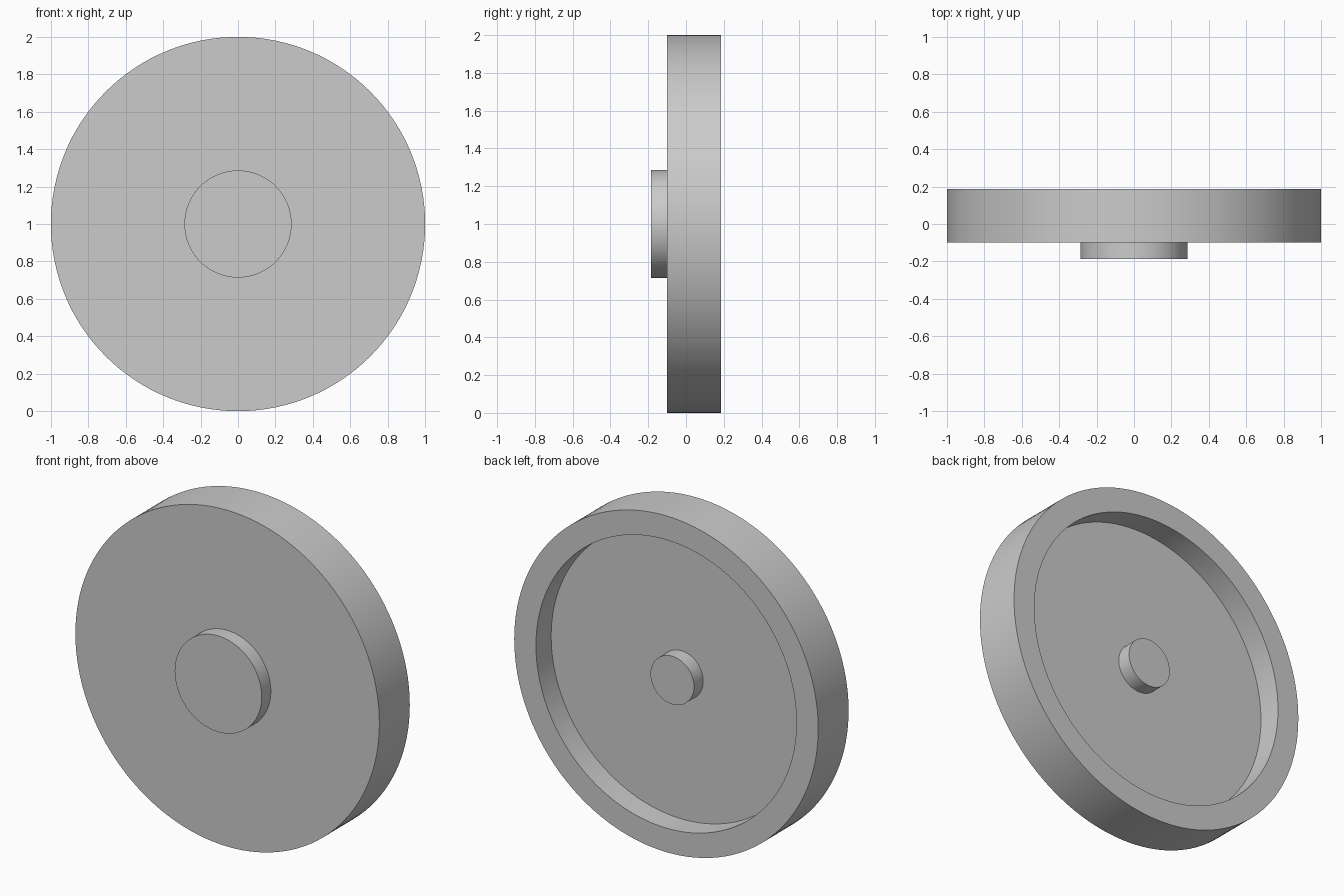
import bpy
import math

cube = bpy.data.objects.get("Cube")
if cube:
    bpy.data.objects.remove(cube, do_unlink=True)

GREY = (0.6, 0.6, 0.6, 1)
grey = bpy.data.materials.new("plain_grey")
grey.use_nodes = True
grey.diffuse_color = GREY
grey.node_tree.nodes["Principled BSDF"].inputs["Base Color"].default_value = GREY

SEGMENTS = 128
FRONT, FLOOR, BACK = -0.1, 0.043, 0.186
HUB = 0.086


def finish(obj, name):
    obj.name = name
    obj.data.materials.append(grey)
    bpy.ops.object.select_all(action="DESELECT")
    obj.select_set(True)
    bpy.context.view_layer.objects.active = obj
    bpy.ops.object.shade_smooth_by_angle(angle=math.radians(30))


def disc(name, radius, y0, y1):
    bpy.ops.mesh.primitive_cylinder_add(
        vertices=SEGMENTS, radius=radius, depth=y1 - y0,
        location=(0, (y0 + y1) / 2, 1), rotation=(math.pi / 2, 0, 0))
    finish(bpy.context.object, name)


def ring(name, outer, inner, y0, y1):
    # Rectangular section swept around the y axis
    section = [(outer, y0), (outer, y1), (inner, y1), (inner, y0)]
    n = len(section)
    verts, faces = [], []
    for i in range(SEGMENTS):
        a = math.tau * i / SEGMENTS
        verts += [(r * math.cos(a), y, r * math.sin(a)) for r, y in section]
        j = (i + 1) % SEGMENTS
        for k in range(n):
            m = (k + 1) % n
            faces.append((i * n + k, i * n + m, j * n + m, j * n + k))
    mesh = bpy.data.meshes.new(name)
    mesh.from_pydata(verts, [], faces)
    obj = bpy.data.objects.new(name, mesh)
    obj.location.z = 1
    bpy.context.collection.objects.link(obj)
    finish(obj, name)


# Outer rim, web plate and the two hubs
ring("rim", 1, 0.857, FRONT, BACK)
disc("web_plate", 0.857, FRONT, FLOOR)
disc("front_hub", 0.286, FRONT - HUB, FRONT)
disc("back_hub", 0.143, FLOOR, FLOOR + HUB)
